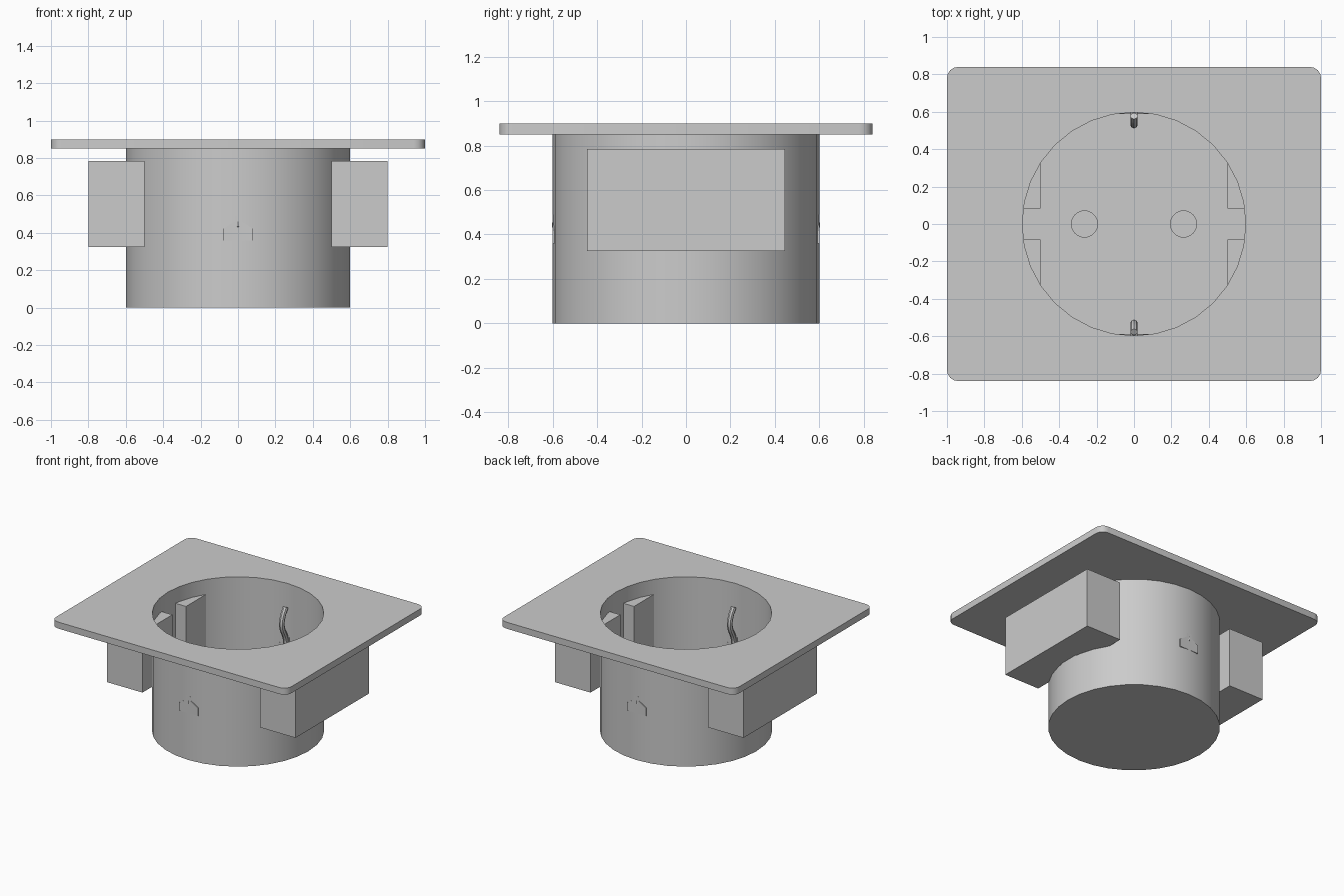
import bpy, bmesh
from math import sin, cos, pi, radians

if "Cube" in bpy.data.objects:
    bpy.data.objects.remove(bpy.data.objects["Cube"])

SIDES = 32
R_OUT, R_IN = 0.6, 0.597
FLOOR = 0.33


def circle(r, cx=0, cy=0, n=SIDES):
    return [(cx + r * cos(2 * pi * i / n), cy + r * sin(2 * pi * i / n)) for i in range(n)]


def rounded_rect(w, h, r, seg=4):
    pts = []
    for k, (sx, sy) in enumerate([(1, 1), (-1, 1), (-1, -1), (1, -1)]):
        for i in range(seg + 1):
            a = (k + i / seg) * pi / 2
            pts.append((sx * (w - r) + r * cos(a), sy * (h - r) + r * sin(a)))
    return pts


def finish(obj, smooth=True):
    bpy.ops.object.select_all(action='DESELECT')
    obj.select_set(True)
    bpy.context.view_layer.objects.active = obj
    if obj.type == 'CURVE':
        bpy.ops.object.convert(target='MESH')
        obj = bpy.context.object
    bm = bmesh.new()
    bm.from_mesh(obj.data)
    bmesh.ops.remove_doubles(bm, verts=bm.verts, dist=1e-5)
    bmesh.ops.recalc_face_normals(bm, faces=bm.faces)
    bm.to_mesh(obj.data)
    bm.free()
    if smooth:
        bpy.ops.object.shade_smooth_by_angle(angle=radians(35))
    return obj


def filled(name, loops, z0, z1):
    """Flat outline with holes, extruded from z0 to z1."""
    cu = bpy.data.curves.new(name, 'CURVE')
    cu.dimensions, cu.fill_mode = '2D', 'BOTH'
    cu.extrude = (z1 - z0) / 2
    for loop in loops:
        s = cu.splines.new('POLY')
        s.points.add(len(loop) - 1)
        for p, (x, y) in zip(s.points, loop):
            p.co = (x, y, 0, 1)
        s.use_cyclic_u = True
    obj = bpy.data.objects.new(name, cu)
    bpy.context.collection.objects.link(obj)
    obj = finish(obj)
    for v in obj.data.vertices:
        v.co.z += (z0 + z1) / 2
    return obj


def lathe(name, profile, cx=0, n=SIDES):
    me = bpy.data.meshes.new(name)
    bm = bmesh.new()
    vs = [bm.verts.new((r, 0, z)) for r, z in profile]
    es = [bm.edges.new(e) for e in zip(vs, vs[1:])]
    bmesh.ops.spin(bm, geom=vs + es, cent=(0, 0, 0), axis=(0, 0, 1),
                   angle=2 * pi, steps=n, use_merge=True)
    bmesh.ops.translate(bm, verts=bm.verts, vec=(cx, 0, 0))
    bm.to_mesh(me)
    bm.free()
    obj = bpy.data.objects.new(name, me)
    bpy.context.collection.objects.link(obj)
    return finish(obj)


def prism(name, pts, vec):
    me = bpy.data.meshes.new(name)
    bm = bmesh.new()
    face = bm.faces.new([bm.verts.new(p) for p in pts])
    ext = bmesh.ops.extrude_face_region(bm, geom=[face], use_keep_orig=True)
    bmesh.ops.translate(bm, vec=vec,
                        verts=[g for g in ext['geom'] if isinstance(g, bmesh.types.BMVert)])
    bm.to_mesh(me)
    bm.free()
    obj = bpy.data.objects.new(name, me)
    bpy.context.collection.objects.link(obj)
    return finish(obj, smooth=False)


def mirror(obj, axis):
    m = obj.modifiers.new("mirror", 'MIRROR')
    m.use_axis = [i == axis for i in range(3)]
    m.use_mirror_merge = False


# Cover plate with round opening
filled("cover_plate", [rounded_rect(1, 0.84, 0.06), circle(R_IN)], 0.85, 0.90)

# Round cup: outer wall, underside and thin inner wall
lathe("socket_cup", [(0, 0), (R_OUT, 0), (R_OUT, 0.85), (R_IN, 0.85), (R_IN, FLOOR)])

# Cup floor with two pin holes
filled("socket_floor", [circle(R_IN), circle(0.07, 0.265), circle(0.07, -0.265)],
       FLOOR, FLOOR)
for side, x in (("left", -0.265), ("right", 0.265)):
    pocket = lathe("pin_hole_" + side, [(0, 0.05), (0.07, 0.05), (0.07, FLOOR)], x)
    pocket.data.flip_normals()  # seen from inside

# Side blocks with a guide notch facing the cavity
outline = [(0.5, -0.445), (0.8, -0.445), (0.8, 0.445), (0.5, 0.445),
           (0.5, 0.083), (0.6, 0.083), (0.6, -0.083), (0.5, -0.083)]
mirror(prism("side_block", [(x, y, 0.325) for x, y in outline], (0, 0, 0.46)), 0)

# Earth clips: base plate set in the wall
house = [(-0.08, 0.36), (0.08, 0.36), (0.08, 0.42), (0.02, 0.46), (0.02, 0.49),
         (-0.02, 0.49), (-0.02, 0.46), (-0.08, 0.42)]
mirror(prism("earth_clip_base", [(x, 0.588, z) for x, z in house], (0, 0.0125, 0)), 1)

# Earth clips: bent spring
cu = bpy.data.curves.new("earth_clip_spring", 'CURVE')
cu.dimensions = '3D'
cu.bevel_depth, cu.bevel_resolution = 0.02, 2
cu.use_fill_caps = True
cu.resolution_u = 5
path = [(0.584, 0.43), (0.576, 0.49), (0.532, 0.60), (0.545, 0.67), (0.578, 0.725)]
s = cu.splines.new('BEZIER')
s.bezier_points.add(len(path) - 1)
for p, (y, z) in zip(s.bezier_points, path):
    p.co = (0, y, z)
    p.handle_left_type = p.handle_right_type = 'AUTO'
spring = bpy.data.objects.new("earth_clip_spring", cu)
bpy.context.collection.objects.link(spring)
mirror(finish(spring), 1)
